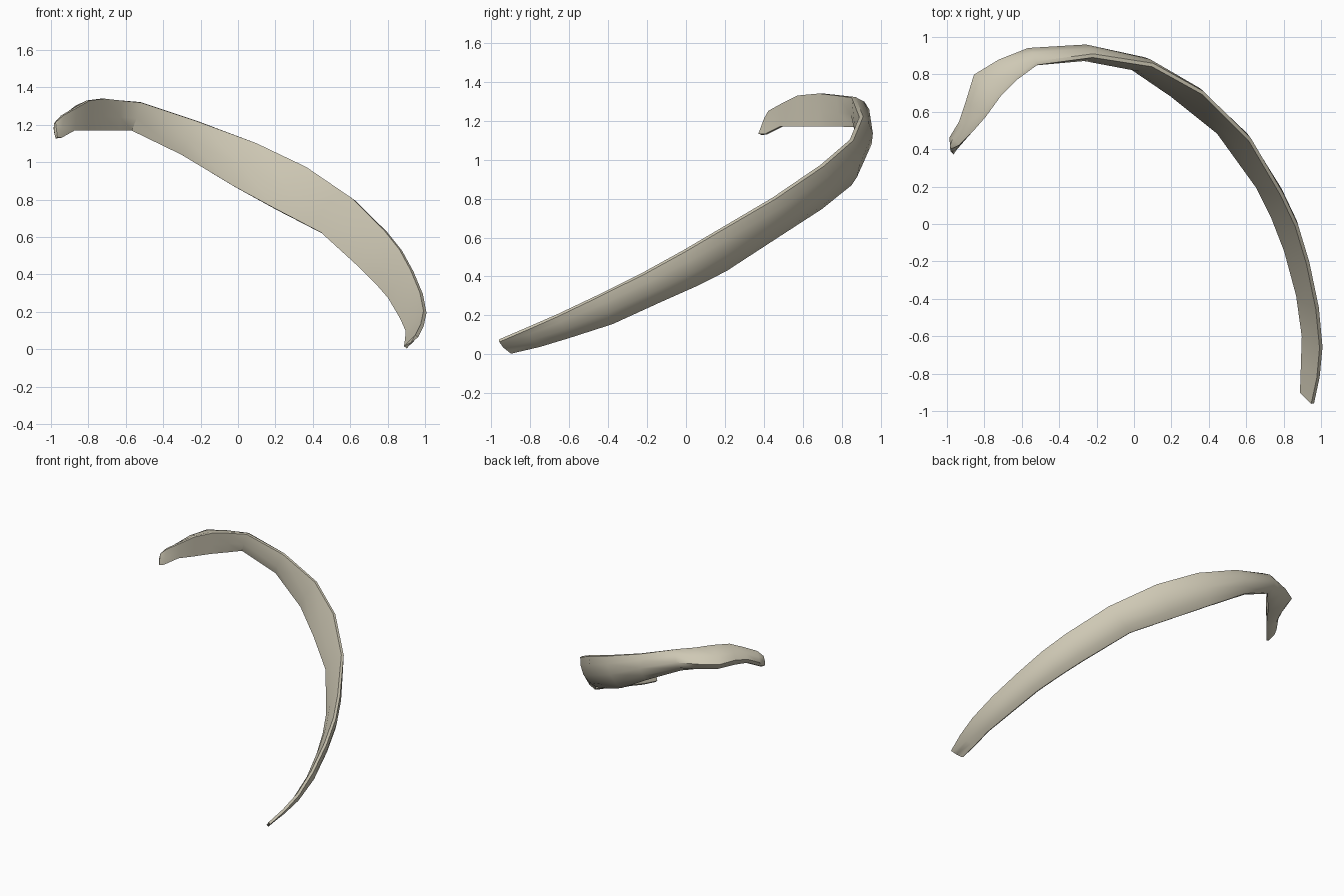
import bpy, bmesh
from mathutils import Vector

cube = bpy.data.objects.get("Cube")
if cube:
    bpy.data.objects.remove(cube)

# One warm ivory colour for the whole bone
ivory = bpy.data.materials.new("ivory_bone")
ivory.use_nodes = True
colour = (0.62, 0.58, 0.46, 1)
ivory.diffuse_color = colour
shader = ivory.node_tree.nodes["Principled BSDF"]
shader.inputs["Base Color"].default_value = colour
shader.inputs["Roughness"].default_value = 0.8

# Stations from head to tip: upper edge, lower edge, (outer bulge, inner bulge)
head = [
    ((-.98, .41, 1.21), (-.97, .38, 1.13), (.02, .01)),
    ((-.94, .43, 1.25), (-.95, .41, 1.13), (.06, .01)),
    ((-.87, .50, 1.29), (-.88, .49, 1.17), (.08, .01)),
    ((-.80, .58, 1.33), (-.81, .58, 1.17), (.12, .01)),
]
neck = [
    ((-.72, .69, 1.34), (-.73, .69, 1.17), (.17, .01)),
    ((-.63, .78, 1.33), (-.64, .79, 1.17), (.13, .01)),
    ((-.52, .86, 1.32), (-.57, .87, 1.17), (.08, .02)),
]
shaft = [
    ((-.22, .90, 1.22), (-.30, .92, 1.04), (.05, .04)),
    ((.10, .85, 1.10), (-.02, .84, .87), (.05, .03)),
    ((.37, .70, .97), (.20, .69, .75), (.05, .02)),
    ((.62, .45, .80), (.45, .49, .62), (.05, .02)),
    ((.79, .16, .63), (.66, .20, .43), (.05, .02)),
    ((.87, -.01, .53), (.74, .04, .35), (.05, .02)),
    ((.93, -.21, .42), (.81, -.14, .27), (.045, .02)),
]
tip = [
    ((.98, -.45, .30), (.875, -.38, .16), (.04, .015)),
    ((1.0, -.66, .20), (.905, -.60, .09), (.03, .01)),
    ((.985, -.82, .13), (.90, -.75, .045), (.02, .01)),
    ((.955, -.96, .07), (.895, -.90, .01), (.01, .01)),
]
stations = head + neck + shaft + tip
middles = [(Vector(top) + Vector(low)) / 2 for top, low, _ in stations]
rim = 0.01


def cross_section(index):
    """Ring of points: flat rims, shallow inner ridge, rounded outer face."""
    top, low, (outer, inner) = stations[index]
    top, low = Vector(top), Vector(low)
    before = middles[max(index - 1, 0)]
    after = middles[min(index + 1, len(middles) - 1)]
    outward = (after - before).cross(low - top).normalized()
    profile = [
        (0, -rim), (0.55, -inner), (1, -rim),
        (1, rim), (0.8, outer * 0.75), (0.5, outer),
        (0.2, outer * 0.7), (0, rim),
    ]
    return [top.lerp(low, along) + outward * push for along, push in profile]


# Loft the curved bone through all cross sections
bm = bmesh.new()
rings = [[bm.verts.new(point) for point in cross_section(i)]
         for i in range(len(stations))]
for ring, following in zip(rings, rings[1:]):
    count = len(ring)
    for i in range(count):
        j = (i + 1) % count
        bm.faces.new((ring[i], ring[j], following[j], following[i]))

# Close both ends with slightly domed caps
for ring, neighbour in ((rings[0], rings[1]), (rings[-1], rings[-2])):
    centre = sum((v.co for v in ring), Vector()) / len(ring)
    inside = sum((v.co for v in neighbour), Vector()) / len(ring)
    peak = bm.verts.new(centre + (centre - inside).normalized() * rim)
    for i, vert in enumerate(ring):
        bm.faces.new((vert, ring[(i + 1) % len(ring)], peak))
bmesh.ops.recalc_face_normals(bm, faces=bm.faces)

mesh = bpy.data.meshes.new("rib_bone")
bm.to_mesh(mesh)
bm.free()
mesh.materials.append(ivory)
rib = bpy.data.objects.new("rib_bone", mesh)
bpy.context.collection.objects.link(rib)

# Smooth surface with crisp rims
bpy.ops.object.select_all(action="DESELECT")
rib.select_set(True)
bpy.context.view_layer.objects.active = rib
bpy.ops.object.shade_smooth_by_angle(angle=0.7)
